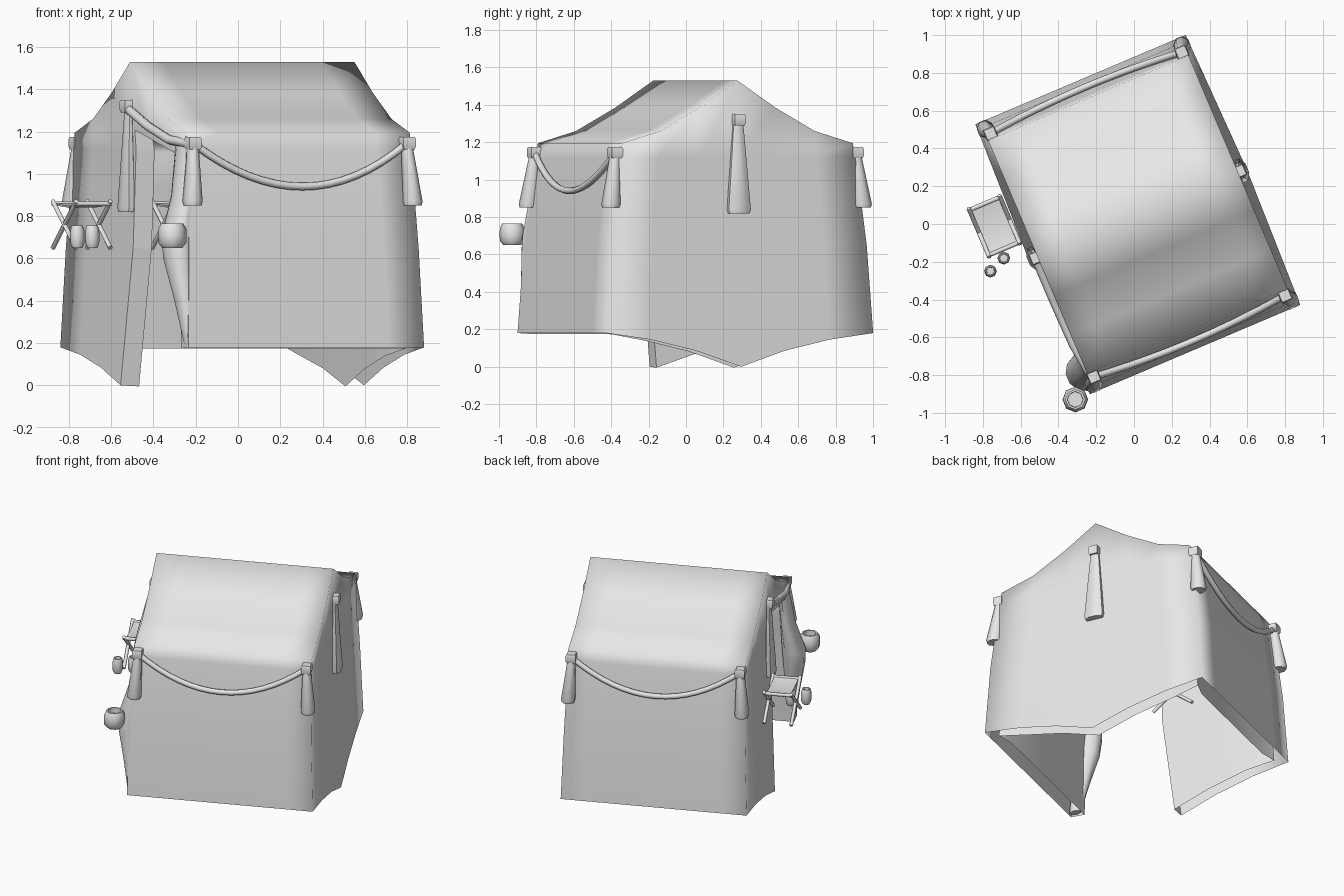
import bpy, bmesh, math
from mathutils import Matrix

cube = bpy.data.objects.get("Cube")
if cube:
    bpy.data.objects.remove(cube, do_unlink=True)

canvas = bpy.data.materials.new("plain canvas")
canvas.use_nodes = True
GREY = (0.8, 0.8, 0.8, 1)
canvas.diffuse_color = GREY
canvas.node_tree.nodes["Principled BSDF"].inputs["Base Color"].default_value = GREY

# The whole tent is turned about z: local x runs along the ridge
PLACE = Matrix.Translation((0.02, 0.05, 0)) @ Matrix.Rotation(math.radians(23), 4, 'Z')


def add(name, data):
    obj = bpy.data.objects.new(name, data)
    bpy.context.collection.objects.link(obj)
    data.materials.append(canvas)
    obj.matrix_world = PLACE
    return obj


def finish(name, bm, angle, thickness=0):
    bmesh.ops.remove_doubles(bm, verts=bm.verts, dist=0.0005)
    bmesh.ops.recalc_face_normals(bm, faces=bm.faces)
    mesh = bpy.data.meshes.new(name)
    bm.to_mesh(mesh)
    bm.free()
    obj = add(name, mesh)
    bpy.ops.object.select_all(action='DESELECT')
    obj.select_set(True)
    bpy.context.view_layer.objects.active = obj
    if thickness:
        solid = obj.modifiers.new("thickness", 'SOLIDIFY')
        solid.thickness = thickness
        solid.offset = -1
        bpy.ops.object.modifier_apply(modifier=solid.name)
    bpy.ops.object.shade_smooth_by_angle(angle=math.radians(angle))
    return obj


def grid(bm, rows):
    vs = [[bm.verts.new(p) for p in row] for row in rows]
    for a, b in zip(vs, vs[1:]):
        for i in range(len(a) - 1):
            bm.faces.new((a[i], a[i + 1], b[i + 1], b[i]))


def loft(name, rings, n=8, angle=50):
    """Each ring: z, centre x, centre y, half x, half y."""
    bm = bmesh.new()
    loops = []
    for z, x, y, rx, ry in rings:
        turns = [2 * math.pi * (i + 0.5) / n for i in range(n)]
        loops.append([bm.verts.new((x + rx * math.cos(t), y + ry * math.sin(t), z)) for t in turns])
    for a, b in zip(loops, loops[1:]):
        for i in range(n):
            j = (i + 1) % n
            bm.faces.new((a[i], a[j], b[j], b[i]))
    bm.faces.new(loops[0])
    bm.faces.new(loops[-1])
    finish(name, bm, angle)


def tube(name, points, radius, res=2):
    curve = bpy.data.curves.new(name, 'CURVE')
    curve.dimensions = '3D'
    curve.bevel_depth = radius
    curve.bevel_resolution = res
    curve.use_fill_caps = True
    spline = curve.splines.new('POLY')
    spline.points.add(len(points) - 1)
    for p, co in zip(spline.points, points):
        p.co = (*co, 1)
    add(name, curve)


# Tent shell: roof, side walls and end walls, with an inner lining
HALF = [(0, 1.53, 0), (0.33, 1.385, 0.085), (0.67, 1.26, 0.145), (1, 1.195, 0.18)]
PROFILE = [(-s, t, b) for s, t, b in reversed(HALF[1:])] + HALF
MIDDLE = [(0.65, 0.59, 0.745), (0.95, 0.58, 0.708), (1.12, 0.575, 0.685)]
ALONG = (-1, -0.7, 0, 0.7, 1)
TOP_X, TOP_Y, LOW_X, LOW_Y = 0.576, 0.67, 0.605, 0.776


def end_wall(bm, side, columns, lap=0):
    rows = [[(side * (LOW_X + 0.02 * (1 - abs(s))), s * LOW_Y, b) for s, t, b in columns]]
    rows += [[(side * x, s * y if s else -lap, z) for s, t, b in columns] for z, x, y in MIDDLE]
    rows.append([(side * TOP_X, s * TOP_Y, t) for s, t, b in columns])
    grid(bm, rows)


bm = bmesh.new()
grid(bm, [[(k * TOP_X, s * TOP_Y, t) for k in ALONG] for s, t, b in PROFILE])
for side in (-1, 1):
    rows = [[(k * LOW_X, side * LOW_Y, 0.18) for k in ALONG]]
    rows += [[(k * x, side * y, z) for k in ALONG] for z, x, y in MIDDLE]
    rows.append([(k * TOP_X, side * TOP_Y, HALF[-1][1]) for k in ALONG])
    grid(bm, rows)
end_wall(bm, 1, PROFILE)
end_wall(bm, -1, HALF, 0.07)          # closed half of the entrance end
# Valance above the open half of the entrance
grid(bm, [[(-TOP_X, s * TOP_Y, 1.22 + 0.15 * s) for s, t, b in PROFILE[:4]],
          [(-TOP_X, s * TOP_Y, t) for s, t, b in PROFILE[:4]]])
sheet_faces = len(bm.faces)
shell = finish("tent_shell", bm, 100, 0.095)

# Door edges stay crisp, and the hem between cloth and lining is open
bm = bmesh.new()
bm.from_mesh(shell.data)
bm.faces.ensure_lookup_table()
rim = bm.faces[2 * sheet_faces:]
for face in rim:
    face.smooth = False
hem = [f for f in rim if f.calc_center_median().z < 0.25 and f.normal.z < -0.6]
bmesh.ops.delete(bm, geom=hem, context='FACES_ONLY')
bm.to_mesh(shell.data)
bm.free()

# Gathered door curtain tied to one side
loft("door_curtain", [(1.16, -0.55, -0.6, 0.03, 0.08), (0.9, -0.575, -0.63, 0.045, 0.09),
                      (0.7, -0.61, -0.655, 0.075, 0.09), (0.6, -0.61, -0.665, 0.07, 0.085),
                      (0.4, -0.595, -0.7, 0.045, 0.06), (0.19, -0.58, -0.735, 0.025, 0.04)], 10, 60)
tube("door_trim", [(-0.59, 0, 1.31), (-0.59, -0.25, 1.225), (-0.585, -0.5, 1.16), (-0.56, -0.7, 1.14)], 0.022)


# Tassels with boxy knots at corners and gable centres
def tassel(name, x, y, top, bottom, flare, lean_x, lean_y, flat=1):
    w = 0.045
    loft(name + "_knot", [(top - 0.06, x, y, w * 0.85, w * 0.85), (top - 0.045, x, y, w, w),
                          (top - 0.01, x, y, w, w), (top, x, y, w * 0.85, w * 0.85)], 4)
    loft(name, [(top - 0.05, x, y, 0.03 * flat, 0.03),
                (bottom + 0.02, x + lean_x, y + lean_y, flare * flat, flare),
                (bottom, x + lean_x, y + lean_y, flare * 0.9 * flat, flare * 0.9)], 8)


for sx, end in ((-1, "entrance"), (1, "rear")):
    tassel(end + "_gable_tassel", sx * 0.585, 0, 1.35, 0.82, 0.069, sx * 0.01, 0, 0.55)
    for sy, flank in ((-1, "near"), (1, "far")):
        tassel(end + "_" + flank + "_tassel", sx * 0.55, sy * 0.7, 1.175, 0.85, 0.052, sx * 0.015, sy * 0.03, 0.9)

# Sagging garlands along the two side walls
for sy, flank in ((-1, "near"), (1, "far")):
    pts = []
    for i in range(17):
        k = i / 8 - 1
        sag = 1 - k * k
        pts.append((k * 0.55, sy * (0.7 + 0.03 * sag), 1.145 - 0.205 * sag))
    tube(flank + "_garland", pts, 0.018)


# Folding stools: rails, crossed legs and a cloth seat
def stool(name, x, y):
    for s in (-1, 1):
        tube(name + "_rail", [(x - 0.095, y + s * 0.13, 0.858), (x + 0.095, y + s * 0.13, 0.858)], 0.012, 1)
        for d in (-1, 1):
            lx = x + s * 0.088
            tube(name + "_leg", [(lx, y - d * 0.14, 0.87), (lx, y + d * 0.14, 0.65)], 0.012, 1)
    bm = bmesh.new()
    grid(bm, [[(x + e * 0.078, y + k * 0.13, 0.862 - 0.012 * (1 - k * k)) for k in ALONG] for e in (-1, 1)])
    finish(name + "_seat", bm, 50, 0.008)


stool("outer_stool", -0.723, 0.24)
stool("inner_stool", -0.287, 0.067)


# Pot and two cups, hollow at the top
def vessel(name, x, y, r, low, high):
    h = high - low
    shape = [(0, 0.7), (0.2, 0.97), (0.5, 1), (0.8, 0.97), (1, 0.78), (1, 0.62), (0.7, 0.6)]
    loft(name, [(low + f * h, x, y, r * w, r * w) for f, w in shape], 8, 50)


vessel("pot", -0.687, -0.772, 0.068, 0.65, 0.765)
vessel("left_cup", -0.835, 0.029, 0.034, 0.65, 0.755)
vessel("right_cup", -0.743, 0.065, 0.034, 0.65, 0.755)
